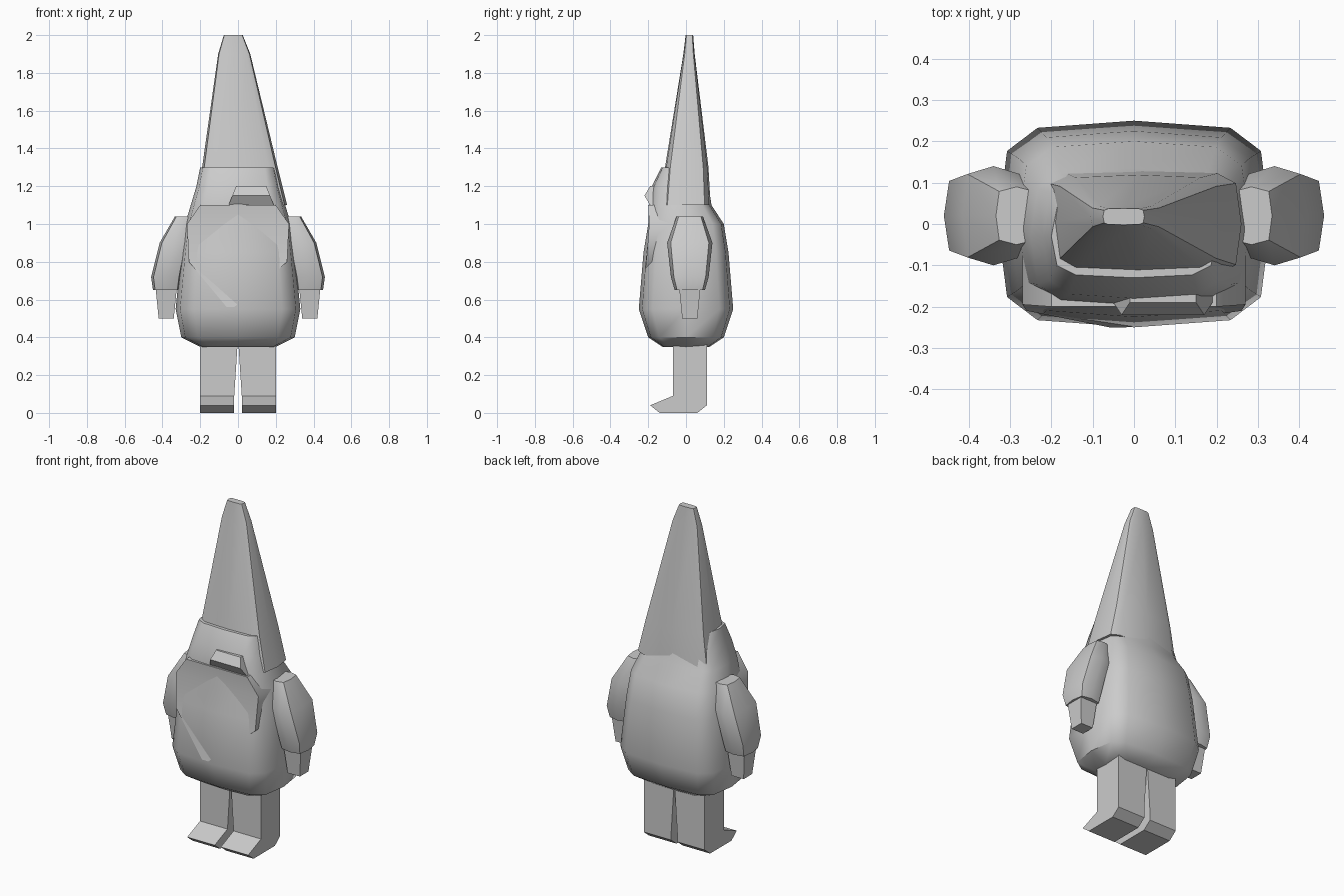
import bpy, bmesh, math

cube = bpy.data.objects.get("Cube")
if cube:
    bpy.data.objects.remove(cube, do_unlink=True)

colour = (0.6, 0.6, 0.6, 1)
grey = bpy.data.materials.new("light grey")
grey.use_nodes = True
grey.diffuse_color = colour
grey.node_tree.nodes["Principled BSDF"].inputs["Base Color"].default_value = colour


def rounded_box(sides, power=0.5, start=0.0):
    """Unit cross-section; the lower the power, the squarer the corners."""
    def bulge(value):
        return math.copysign(abs(value) ** power, value) / 2
    angles = [start + math.tau * i / sides for i in range(sides)]
    return [(bulge(math.cos(a)), bulge(math.sin(a))) for a in angles]


def loft(name, section, rings, centre, sharp_angle=50):
    """Skin rings of (height, width, depth) whose middles follow centre(height)."""
    bm = bmesh.new()
    loops = []
    for height, width, depth in rings:
        middle_x, middle_y = centre(height)
        loops.append([bm.verts.new((middle_x + u * width, middle_y + v * depth, height))
                      for u, v in section])
    for lower, upper in zip(loops, loops[1:]):
        for i in range(len(section)):
            bm.faces.new((lower[i - 1], lower[i], upper[i], upper[i - 1]))
    bm.faces.new(loops[0])
    bm.faces.new(loops[-1])
    bmesh.ops.recalc_face_normals(bm, faces=bm.faces)
    mesh = bpy.data.meshes.new(name)
    bm.to_mesh(mesh)
    bm.free()
    mesh.materials.append(grey)
    part = bpy.data.objects.new(name, mesh)
    bpy.context.collection.objects.link(part)
    bpy.ops.object.select_all(action='DESELECT')
    part.select_set(True)
    bpy.context.view_layer.objects.active = part
    bpy.ops.object.shade_smooth_by_angle(angle=math.radians(sharp_angle))


soft = rounded_box(12)
arm_shape = rounded_box(8)
square = rounded_box(4, power=0, start=math.pi / 4)


# Body and face: wide belly narrowing to the hat, leaning forward at the face
def body_centre(height):
    return 0, -0.03 if height > 1 else 0


loft("body", soft, [
    (0.35, 0.4, 0.25), (0.4, 0.6, 0.4), (0.55, 0.66, 0.5), (0.85, 0.6, 0.45),
    (1, 0.56, 0.4), (1.1, 0.5, 0.33), (1.2, 0.44, 0.3), (1.3, 0.4, 0.2)], body_centre)


# Hat: long cone whose tip drifts to the right and slightly back
def hat_centre(height):
    rise = height - 1.1
    return 0.02 - rise / 20, rise / 50


hat_shape = rounded_box(12, power=0.4)
loft("hat", hat_shape, [
    (1.1, 0.48, 0.26), (1.3, 0.4, 0.23), (1.9, 0.17, 0.06), (2, 0.1, 0.04)], hat_centre)


# Beard: flat panel with its point low on the right of the belly
def beard_centre(height):
    return (-0.04, -0.2) if height < 0.6 else (0, -0.11)


loft("beard", square, [
    (0.56, 0.04, 0.1), (0.8, 0.52, 0.2), (1, 0.54, 0.17), (1.1, 0.4, 0.18)], beard_centre)

# Moustache ridge overhanging the beard
loft("moustache", square, [
    (1.1, 0.24, 0.08), (1.15, 0.2, 0.14), (1.2, 0.16, 0.08)],
    lambda height: (0.07, -0.15))

for name, side in (("left", 1), ("right", -1)):
    # Arm: hangs outward from the shoulder
    def arm_centre(height):
        return side * min(0.38, 0.7 - 0.4 * height), 0.02

    loft(name + "_sleeve", arm_shape, [
        (0.65, 0.14, 0.16), (0.72, 0.16, 0.2), (0.9, 0.15, 0.24), (1.04, 0.1, 0.14)],
        arm_centre)

    # Hand: slim block below the cuff
    loft(name + "_hand", square, [(0.5, 0.08, 0.08), (0.7, 0.12, 0.12)], arm_centre)

    # Leg and wedge foot: the toe reaches forward below the ankle
    def leg_centre(height):
        return side * (0.11 if height < 0.2 else 0.1), -0.04 if height < 0.08 else 0.02

    loft(name + "_leg", square, [
        (0, 0.18, 0.2), (0.04, 0.18, 0.3), (0.09, 0.18, 0.18), (0.4, 0.2, 0.18)],
        leg_centre, sharp_angle=30)
